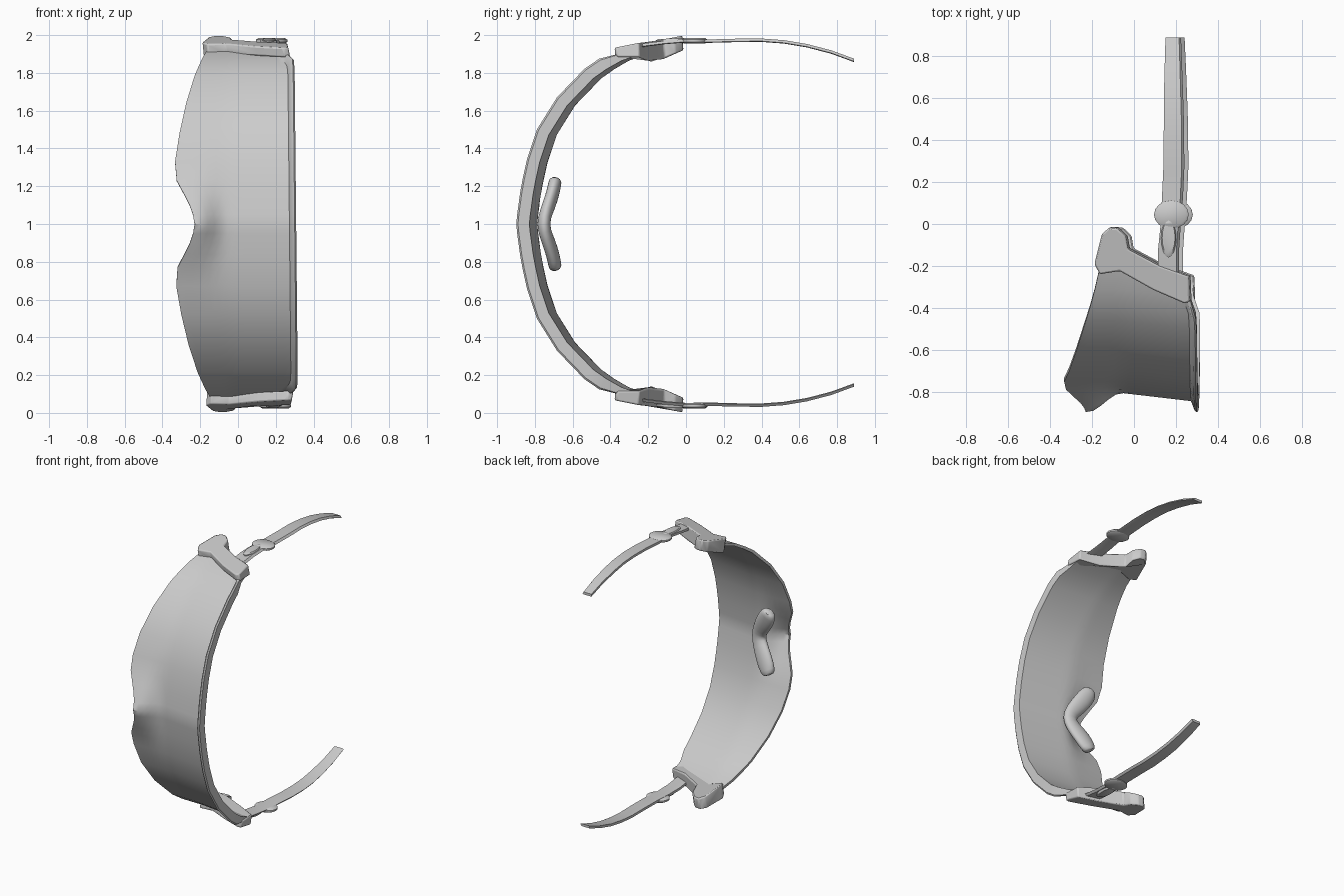
import bpy, bmesh, math
from mathutils import Vector

if "Cube" in bpy.data.objects:
    bpy.data.objects.remove(bpy.data.objects["Cube"])

grey = bpy.data.materials.new("light_grey")
grey.use_nodes = True
grey.diffuse_color = (0.6, 0.6, 0.6, 1)
grey.node_tree.nodes["Principled BSDF"].inputs["Base Color"].default_value = (0.6, 0.6, 0.6, 1)


def make(name, verts, faces, flip=False, bevel=0.0, subdiv=0, angle=40, lift=0.0):
    """Mesh object from points; flip mirrors it across the middle height."""
    pts = [Vector((v[0], v[1], 2 - v[2] + lift if flip else v[2])) for v in verts]
    for p in pts:
        p.x += 0.01 * (1 - p.z)
    mesh = bpy.data.meshes.new(name)
    mesh.from_pydata(pts, [], faces)
    bm = bmesh.new()
    bm.from_mesh(mesh)
    bmesh.ops.recalc_face_normals(bm, faces=bm.faces)
    bm.to_mesh(mesh)
    bm.free()
    mesh.materials.append(grey)
    ob = bpy.data.objects.new(name, mesh)
    bpy.context.collection.objects.link(ob)
    if bevel:
        mod = ob.modifiers.new("bevel", "BEVEL")
        mod.width, mod.segments = bevel, 2
    if subdiv:
        mod = ob.modifiers.new("subdivision", "SUBSURF")
        mod.levels = mod.render_levels = subdiv
    bpy.ops.object.select_all(action="DESELECT")
    ob.select_set(True)
    bpy.context.view_layer.objects.active = ob
    bpy.ops.object.shade_smooth_by_angle(angle=math.radians(angle))
    return ob


def skin(rings):
    """Join closed rings of equal length and cap both ends."""
    n = len(rings[0])
    verts = [v for r in rings for v in r]
    faces = [(i * n + j, i * n + (j + 1) % n, (i + 1) * n + (j + 1) % n, (i + 1) * n + j)
             for i in range(len(rings) - 1) for j in range(n)]
    faces += [tuple(range(n)), tuple(range(len(verts) - n, len(verts)))]
    return verts, faces


# Curved shield: (y, z, lower edge x, upper edge x) from the middle to one end
half = [(-.845, 1, -.23, .272), (-.84, 1.05, -.238, .272), (-.833, 1.1, -.255, .272),
        (-.825, 1.16, -.285, .272), (-.812, 1.23, -.322, .272), (-.79, 1.33, -.33, .272),
        (-.74, 1.48, -.305, .272), (-.64, 1.64, -.268, .272), (-.5, 1.785, -.222, .272),
        (-.43, 1.835, -.2, .268), (-.35, 1.882, -.178, .24), (-.25, 1.918, -.155, .23)]
stations = [(y, 2 - z, a, b) for y, z, a, b in reversed(half[1:])] + half
COLS = 14


def shield_section(i):
    y, z, low, high = stations[i]
    before, after = stations[max(i - 1, 0)], stations[min(i + 1, len(stations) - 1)]
    out = Vector((0, -(after[1] - before[1]), after[0] - before[0])).normalized()

    def point(x, offset):
        # slight tilt toward the face, plus the nose flare at the lower edge
        s = min(max((-0.06 - x) / 0.16, 0), 1)
        nose = 0.09 * s * s * (3 - 2 * s) * max(0, 1 - abs(z - 1) / 0.28)
        base = Vector((x, y + 0.117 * min(0.27 - x, 0.32) - nose, z))
        return base + out * offset

    xs = [low + (high - low) * k / COLS for k in range(COLS + 1)]
    lip = 0.05 * min(1, max(0, (high - 0.22) / 0.05))
    rim = [point(high + 0.017, lip * 0.85), point(high + 0.028, lip),
           point(high + 0.036, lip * 0.8), point(high + 0.036, -0.02)]
    return [point(x, 0) for x in xs] + rim + [point(x, -0.02) for x in reversed(xs)]


make("shield", *skin([shield_section(i) for i in range(len(stations))]))

# Nose pad: rounded boomerang swept through flattened ovals
pad_path = [(-.2, -.69, .762, .038), (-.185, -.695, .79, .063), (-.145, -.71, .86, .07),
            (-.088, -.742, .94, .06), (-.065, -.757, 1, .056)]
pad_path += [(x, y, 2 - z, w) for x, y, z, w in reversed(pad_path[:-1])]
rings = []
for i, (x, y, z, w) in enumerate(pad_path):
    a, b = pad_path[max(i - 1, 0)], pad_path[min(i + 1, len(pad_path) - 1)]
    along = (Vector(b[:3]) - Vector(a[:3])).normalized()
    side = along.cross(Vector((0, 1, 0))).normalized()
    depth = side.cross(along)
    rings.append([Vector((x, y, z)) + side * w * math.cos(t * math.pi / 6)
                  + depth * min(w, 0.036) * math.sin(t * math.pi / 6) for t in range(12)])
make("nose_pad", *skin(rings), subdiv=1, angle=80)

# End clamp outline seen along the height, with the thickness at each corner
clamp = [(-.18, -.19, .108), (-.145, -.05, .085), (-.11, -.018, .078), (-.07, -.022, .078),
         (-.03, -.06, .085), (-.02, -.12, .1), (.13, -.2, .095), (.27, -.25, .075),
         (.275, -.37, .05), (.25, -.38, .05), (.1, -.315, .05), (-.06, -.225, .06), (-.155, -.24, .08)]


def clamp_z(x, y):
    return 1.925 + 0.2 * (y + 0.38) + 0.03 * max(0, x)


clamp_outer = [(x, y, clamp_z(x, y)) for x, y, t in clamp]
clamp_inner = [(x + .01, y + .005, clamp_z(x, y) - t) for x, y, t in clamp]

# Strap: (centre x, y, z, half width)
strap_path = [(.175, -.24, 1.945, .05), (.175, -.12, 1.96, .05), (.185, 0, 1.97, .048),
              (.193, .12, 1.968, .05), (.2, .27, 1.972, .05), (.2, .4, 1.973, .049),
              (.2, .52, 1.964, .047), (.198, .64, 1.944, .045), (.197, .77, 1.91, .041),
              (.196, .89, 1.866, .037)]
strap = [[(x - w, y, z + .009), (x + w * .75, y, z + .009), (x + w, y, z - .005),
          (x + w * .8, y, z - .009), (x - w, y, z - .009)] for x, y, z, w in strap_path]


def disc(cx, cy, cz, rx, ry, thick, slope):
    """Pillow-edged oval plate."""
    levels = [(-1, .85), (-.4, 1), (.4, 1), (1, .85)]
    return skin([[(cx + rx * r * math.cos(t * math.pi / 8), cy + ry * r * math.sin(t * math.pi / 8),
                   cz + h * thick + slope * ry * r * math.sin(t * math.pi / 8))
                  for t in range(16)] for h, r in levels])


# Matching parts at both ends
for side, flip in (("upper", False), ("lower", True)):
    make(side + "_clamp", *skin([clamp_inner, clamp_outer]), flip=flip, bevel=0.008)
    make(side + "_strap", *skin(strap), flip=flip, lift=0.014)
    make(side + "_strap_joint", *disc(.188, .045, 1.97, .083, .068, .014, 0), flip=flip, lift=0.008)
    make(side + "_strap_loop", *disc(.175, -.065, 1.97, .036, .095, .012, .03), flip=flip, lift=0.008)
